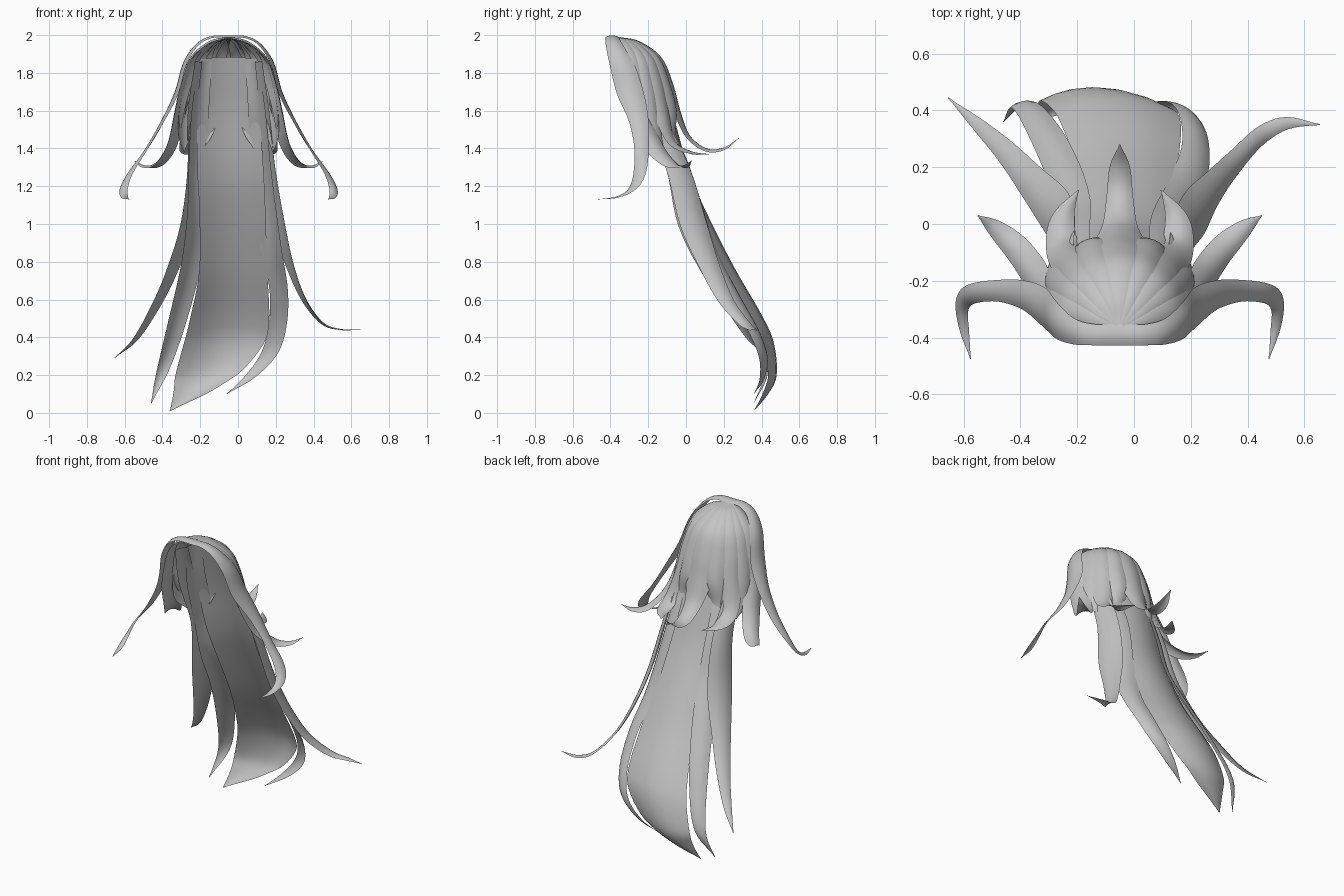
import bpy
import bmesh
from math import radians, sin, cos
from mathutils import Vector

cube = bpy.data.objects.get("Cube")
if cube:
    bpy.data.objects.remove(cube, do_unlink=True)

MIDDLE = -.05      # the parting sits a little off the centre line
STEPS = 5          # rings between two path points
ACROSS = 6         # faces across one lock

# One plain grey for all the hair
grey = bpy.data.materials.new("hair_grey")
grey.use_nodes = True
tone = (.55, .55, .55, 1)
grey.diffuse_color = tone
grey.node_tree.nodes["Principled BSDF"].inputs["Base Color"].default_value = tone


def spline(points):
    """Smooth path through tuples of any length."""
    vectors = [Vector(p) for p in points]
    padded = [2 * vectors[0] - vectors[1]] + vectors + [2 * vectors[-1] - vectors[-2]]
    path = []
    for a, b, c, d in zip(padded, padded[1:], padded[2:], padded[3:]):
        for step in range(STEPS):
            t = step / STEPS
            path.append(b + (c - a) * (t / 2)
                        + (2 * a - 5 * b + 4 * c - d) * (t * t / 2)
                        + (3 * b - a - 3 * c + d) * (t ** 3 / 2))
    path.append(vectors[-1])
    return path


def ribbon(name, points, headings, bulge):
    """Tapered, arched lock; points are (x, y, z, half width).

    Headings turn the width direction around the vertical axis.
    """
    path = spline(points)
    turns = spline([(h, 0) for h in headings])
    bm = bmesh.new()
    rings = []
    for i, p in enumerate(path):
        centre = Vector(p[:3])
        ahead = Vector(path[min(i + 1, len(path) - 1)][:3])
        behind = Vector(path[max(i - 1, 0)][:3])
        angle = radians(turns[i][0])
        side = Vector((cos(angle), sin(angle), 0))
        outward = side.cross(ahead - behind).normalized()
        half = max(p[3], .002)
        ring = []
        for k in range(ACROSS + 1):
            t = 2 * k / ACROSS - 1
            ring.append(bm.verts.new(centre + side * half * t - outward * bulge * half * t * t))
        rings.append(ring)
    for low, high in zip(rings, rings[1:]):
        for k in range(ACROSS):
            bm.faces.new((low[k], low[k + 1], high[k + 1], high[k]))
    mesh = bpy.data.meshes.new(name)
    bm.to_mesh(mesh)
    bm.free()
    mesh.materials.append(grey)
    mesh.shade_smooth()
    obj = bpy.data.objects.new(name, mesh)
    bpy.context.collection.objects.link(obj)


def blend(start, end, count, hold):
    """Headings that stay at start for a while, then turn evenly to end."""
    turning = count - hold
    return [start] * hold + [start + (end - start) * (i + 1) / turning for i in range(turning)]


def placed(points, sign):
    """Move points from parting-centred space, mirrored if sign is negative."""
    return [(MIDDLE + sign * x, y, z, w) for x, y, z, w in points]


def paired(name, points, headings, bulge):
    for label, sign in (("left", 1), ("right", -1)):
        ribbon(f"{label}_{name}", placed(points, sign), [sign * h for h in headings], bulge)


# Crown profile: reach from the parting, height, share of the lock width
CROWN = [(.05, 1.99, .3), (.36, 1.968, .65), (.7, 1.885, .95), (.88, 1.75, 1), (1, 1.6, .9)]


def crown_path(angle, width):
    a = radians(angle)
    return [(.3 * reach * sin(a), -.37 + .34 * reach * cos(a), z, width * share)
            for reach, z, share in CROWN]


# Crown lock in the middle, flicking out at the back
flick = crown_path(0, .1) + [(0, .02, 1.47, .06), (0, .11, 1.4, .046),
                             (0, .2, 1.405, .035), (0, .28, 1.455, 0)]
ribbon("middle_crown_lock", placed(flick, 1), [0] * len(flick), .38)

# Crown locks on both sides: name, angle, half width, tip heading, loose tail
crown_locks = [
    ("inner_crown_lock", 22, .068, -15,
     [(.13, -.06, 1.48, .045), (.135, -.05, 1.4, 0)]),
    ("claw_crown_lock", 41, .073, 25,
     [(.21, -.06, 1.44, .058), (.2, .03, 1.385, .04), (.145, .12, 1.37, 0)]),
    ("under_crown_lock", 55, .065, -50,
     [(.25, -.15, 1.47, .05), (.235, -.11, 1.38, 0)]),
    ("side_crown_lock", 69, .073, -56,
     [(.315, -.17, 1.43, .062), (.375, -.08, 1.33, .05), (.44, -.015, 1.31, .03),
      (.5, .03, 1.335, 0)]),
]
for name, angle, width, tip, tail in crown_locks:
    path = crown_path(angle, width) + tail
    paired(name, path, blend(-angle, tip, len(path), len(CROWN)), .38)

# Front locks: a band over the brow that hangs down and curls forward
front = [(0, -.39, 1.998, .037), (.09, -.39, 1.995, .037), (.17, -.378, 1.955, .046),
         (.24, -.34, 1.855, .065), (.285, -.295, 1.7, .072), (.355, -.25, 1.55, .052),
         (.44, -.235, 1.4, .038), (.53, -.25, 1.27, .035), (.56, -.29, 1.19, .03),
         (.55, -.37, 1.145, .02), (.525, -.475, 1.13, 0)]
paired("front_lock", front, blend(-90, -180, len(front), 7), .3)

# Long back sheet, swept to one side at its end
sheet = [(-.05, -.17, 1.885, .15), (-.05, -.075, 1.6, .165), (-.04, .01, 1.3, .175),
         (-.03, .09, 1.1, .175), (-.025, .25, .78, .18), (-.045, .4, .52, .21),
         (-.08, .465, .37, .21), (-.165, .48, .2, .165), (-.24, .435, .1, .1),
         (-.36, .36, .01, 0)]
ribbon("long_back_sheet", sheet, [0] * len(sheet), .28)

# Long strands beside the sheet: name, start and tip heading, path
strands = [
    ("right_long_strand", 40, 15,
     [(-.18, -.2, 1.86, .045), (-.21, -.13, 1.6, .06), (-.22, -.02, 1.3, .07),
      (-.225, .06, 1.05, .075), (-.255, .19, .8, .065), (-.325, .34, .5, .055),
      (-.4, .43, .23, .035), (-.46, .36, .05, 0)]),
    ("right_outer_strand", 65, 45,
     [(-.22, -.28, 1.86, .045), (-.255, -.17, 1.6, .06), (-.255, -.035, 1.3, .07),
      (-.29, .045, 1, .085), (-.37, .15, .74, .062), (-.455, .255, .55, .042),
      (-.55, .35, .39, .024), (-.655, .445, .29, 0)]),
    ("left_long_strand", -40, -20,
     [(.08, -.2, 1.86, .045), (.11, -.13, 1.6, .06), (.13, -.01, 1.3, .075),
      (.185, .12, .9, .07), (.225, .25, .65, .06), (.215, .365, .45, .056),
      (.165, .42, .3, .05), (.06, .41, .18, .032), (-.06, .36, .1, 0)]),
    ("left_outer_strand", -65, -90,
     [(.12, -.28, 1.86, .045), (.155, -.17, 1.6, .06), (.185, -.035, 1.3, .07),
      (.235, .05, 1, .08), (.29, .13, .78, .06), (.36, .215, .6, .045),
      (.45, .31, .48, .035), (.54, .355, .445, .022), (.655, .35, .44, 0)]),
]
for name, start, tip, path in strands:
    ribbon(name, path, blend(start, tip, len(path), 4), .28)
